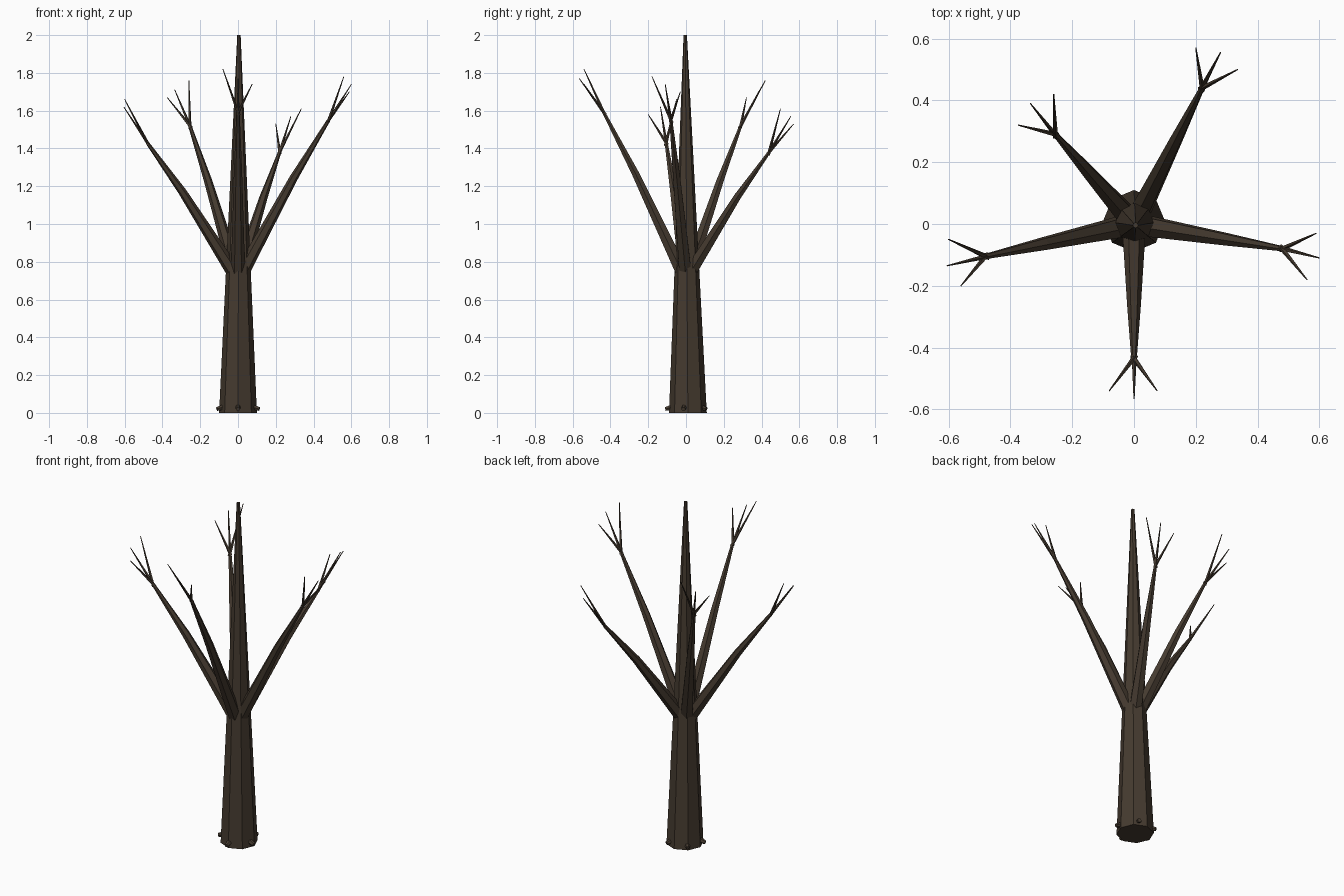
import bpy, bmesh, math
from mathutils import Vector

if "Cube" in bpy.data.objects:
    bpy.data.objects.remove(bpy.data.objects["Cube"])

bark = bpy.data.materials.new("bark")
bark.diffuse_color = (0.06, 0.043, 0.029, 1)
bark.use_nodes = True
bark.node_tree.nodes["Principled BSDF"].inputs["Base Color"].default_value = bark.diffuse_color


def tube(name, points, radii, sides):
    """Flat-faced tapering limb through a short path."""
    pts = [Vector(p) for p in points]
    axis = (pts[-1] - pts[0]).normalized()
    u = Vector((1, 0, 0))
    u = (u - axis * u.dot(axis)).normalized()
    v = axis.cross(u)
    bm = bmesh.new()
    rings = []
    for p, r in zip(pts, radii):
        angles = [2 * math.pi * i / sides for i in range(sides)]
        rings.append([bm.verts.new(p + r * (u * math.cos(a) + v * math.sin(a))) for a in angles])
    for a, b in zip(rings, rings[1:]):
        for i in range(sides):
            j = (i + 1) % sides
            bm.faces.new((a[i], a[j], b[j], b[i]))
    bm.faces.new(rings[0][::-1])
    bm.faces.new(rings[-1])
    mesh = bpy.data.meshes.new(name)
    bm.to_mesh(mesh)
    bm.free()
    mesh.materials.append(bark)
    obj = bpy.data.objects.new(name, mesh)
    bpy.context.collection.objects.link(obj)
    return obj


# Trunk: one long eight-sided taper
tube("trunk", [(0, 0.01, 0), (0.005, -0.004, 2)], [0.1, 0.009], 8)

# Branch ends, each with its three twig tips
branches = [
    ((0.48, -0.08, 1.55), [(0.56, -0.18, 1.78), (0.60, -0.11, 1.74), (0.59, -0.03, 1.70)]),
    ((0.22, 0.44, 1.38), [(0.20, 0.57, 1.53), (0.28, 0.555, 1.57), (0.335, 0.50, 1.61)]),
    ((-0.255, 0.29, 1.52), [(-0.26, 0.42, 1.76), (-0.335, 0.39, 1.71), (-0.375, 0.32, 1.67)]),
    ((-0.48, -0.105, 1.43), [(-0.60, -0.05, 1.66), (-0.605, -0.135, 1.62), (-0.56, -0.20, 1.58)]),
    ((0, -0.435, 1.59), [(-0.08, -0.54, 1.82), (0, -0.565, 1.77), (0.075, -0.54, 1.74)]),
]
for n, (end, tips) in enumerate(branches, 1):
    end = Vector(end)
    out = Vector((end.x, end.y, 0)).normalized()
    start = out * 0.015 + Vector((0, 0, 0.73))
    mid = start.lerp(end, 0.6) + Vector((0, 0, 0.02))
    tube(f"branch_{n}", [start, mid, end], [0.038, 0.022, 0.009], 6)
    for k, tip in enumerate(tips, 1):
        tip = Vector(tip)
        tube(f"twig_{n}_{k}", [end - (tip - end) * 0.06, tip], [0.009, 0.002], 5)
    # Small root stub below each branch
    c = Vector((0, 0.005, 0))
    tube(f"root_{n}", [c + out * 0.05 + Vector((0, 0, 0.04)), c + out * 0.115 + Vector((0, 0, 0.02))],
         [0.02, 0.011], 6)
